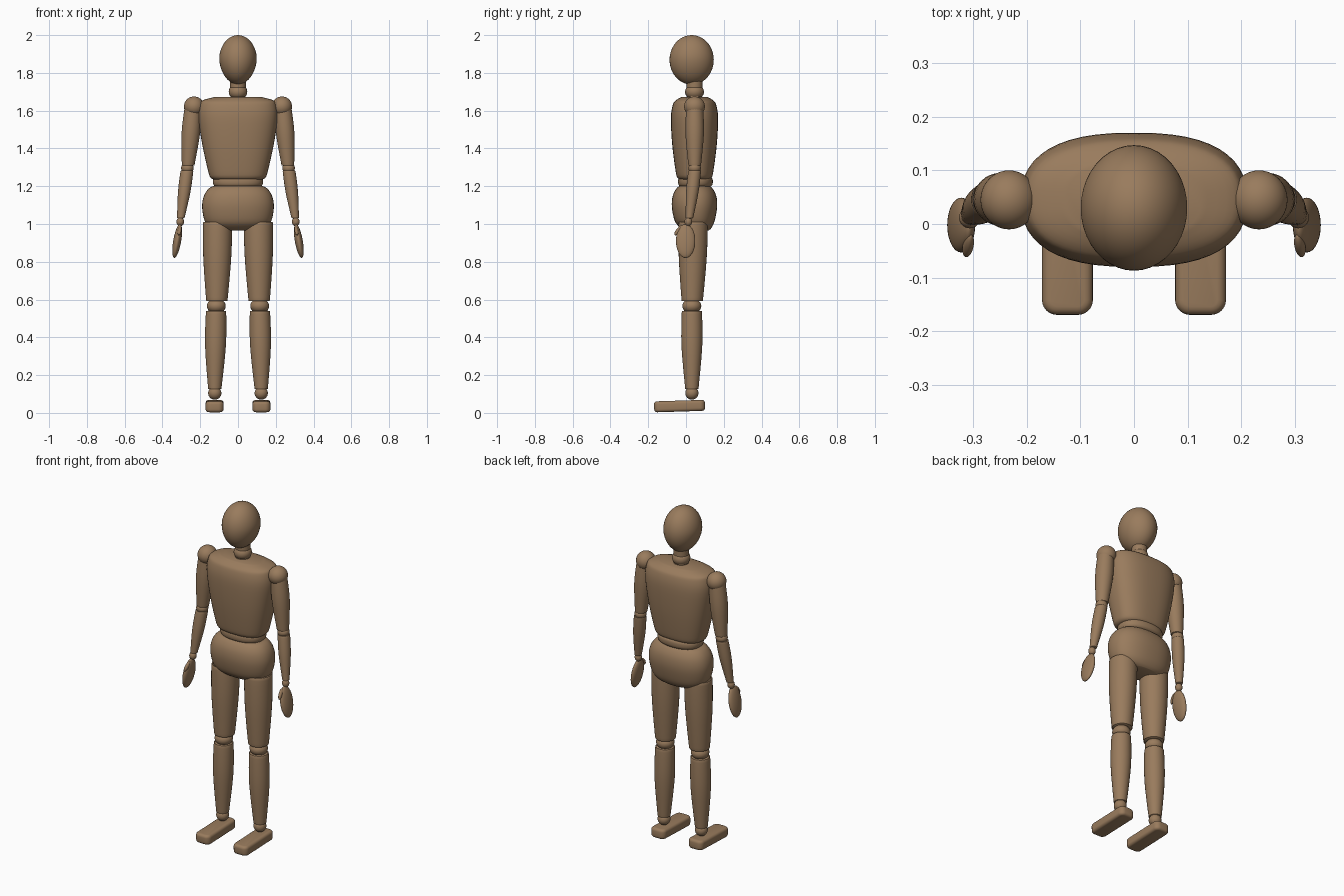
import bpy, bmesh, math
from mathutils import Vector, Matrix

cube = bpy.data.objects.get("Cube")
if cube:
    bpy.data.objects.remove(cube, do_unlink=True)

WOOD = (0.32, 0.2, 0.11, 1)
wood = bpy.data.materials.new("brown wood")
wood.use_nodes = True
wood.diffuse_color = WOOD
wood.node_tree.nodes["Principled BSDF"].inputs["Base Color"].default_value = WOOD


def finish(name, bm):
    bmesh.ops.recalc_face_normals(bm, faces=bm.faces)
    mesh = bpy.data.meshes.new(name)
    bm.to_mesh(mesh)
    bm.free()
    obj = bpy.data.objects.new(name, mesh)
    bpy.context.collection.objects.link(obj)
    mesh.materials.append(wood)
    bpy.ops.object.select_all(action='DESELECT')
    obj.select_set(True)
    bpy.context.view_layer.objects.active = obj
    bpy.ops.object.shade_smooth_by_angle(angle=math.radians(40))
    return obj


def smooth_path(points, steps):
    """Catmull-Rom interpolation through the profile rows."""
    pts = [points[0]] + list(points) + [points[-1]]
    out = []
    for p0, p1, p2, p3 in zip(pts, pts[1:], pts[2:], pts[3:]):
        for i in range(steps):
            t = i / steps
            out.append([b + t * (c - a) / 2
                        + t * t * (2 * a - 5 * b + 4 * c - d) / 2
                        + t ** 3 * (3 * b - a - 3 * c + d) / 2
                        for a, b, c, d in zip(p0, p1, p2, p3)])
    return out + [list(points[-1])]


def loft(name, rows, power=2.0, steps=4, sides=48):
    """Rows are (z, half width, half depth, centre x, centre y)."""
    bm = bmesh.new()
    rings = []
    for z, rx, ry, cx, cy in smooth_path(rows, steps):
        ring = []
        for i in range(sides):
            a = math.tau * i / sides
            c, s = math.cos(a), math.sin(a)
            ring.append(bm.verts.new((
                cx + rx * math.copysign(abs(c) ** (2 / power), c),
                cy + ry * math.copysign(abs(s) ** (2 / power), s), z)))
        rings.append(ring)
    for low, high in zip(rings, rings[1:]):
        for i in range(sides):
            j = (i + 1) % sides
            bm.faces.new((low[i], low[j], high[j], high[i]))
    bm.faces.new(rings[0])
    bm.faces.new(rings[-1])
    return finish(name, bm)


def limb(name, top, bottom, r_top, r_mid, r_bottom):
    """Tapered round limb with softened ends."""
    top, bottom = Vector(top), Vector(bottom)
    profile = [(0, .7 * r_top), (.012, .9 * r_top), (.045, r_top),
               (.45, r_mid), (.95, r_bottom), (.985, .92 * r_bottom), (1, .7 * r_bottom)]
    rows = []
    for t, r in profile:
        p = top.lerp(bottom, t)
        rows.append((p.z, r, r, p.x, p.y))
    return loft(name, rows, sides=32)


def ball(name, centre, radii, tilt=(0, 0, 0)):
    bm = bmesh.new()
    bmesh.ops.create_uvsphere(bm, u_segments=40, v_segments=24, radius=1)
    bm.transform(Matrix.Diagonal((*radii, 1)))
    for axis, angle in zip("XYZ", tilt):
        bm.transform(Matrix.Rotation(math.radians(angle), 4, axis))
    bm.transform(Matrix.Translation(centre))
    return finish(name, bm)


# Head, slightly narrower towards the chin
head = ball("head", (0, .03, 1.869), (.1, .117, .131))
for v in head.data.vertices:
    drop = max(0, (1.88 - v.co.z) / .14)
    v.co.x *= 1 - .1 * drop
ball("neck_ball", (0, .045, 1.7), (.049, .05, .042))
loft("neck", [(1.64, .04, .04, 0, .045), (1.77, .042, .042, 0, .045)])

# Torso, waist and pelvis
loft("torso", [
    (1.235, .125, .075, 0, .045), (1.245, .145, .09, 0, .045),
    (1.28, .158, .1, 0, .045), (1.42, .189, .118, 0, .045),
    (1.56, .21, .125, 0, .045), (1.63, .204, .115, 0, .045),
    (1.655, .186, .098, 0, .045), (1.672, .125, .07, 0, .045)], power=2.5)
loft("waist", [
    (1.19, .11, .07, 0, .05), (1.205, .128, .088, 0, .05),
    (1.225, .133, .092, 0, .05), (1.242, .128, .088, 0, .05),
    (1.255, .11, .07, 0, .05)], power=2.3)
loft("pelvis", [
    (.965, .1, .06, 0, .06), (.98, .145, .082, 0, .053),
    (1.015, .176, .105, 0, .046), (1.09, .19, .12, 0, .045),
    (1.15, .18, .115, 0, .045), (1.19, .152, .094, 0, .045),
    (1.205, .115, .07, 0, .045)], power=2.3)

# Arms and legs, once for each side
for side, s in (("left", 1), ("right", -1)):
    # Arm
    ball(side + "_shoulder_ball", (s * .233, .045, 1.622), (.053, .055, .053))
    limb(side + "_upper_arm", (s * .238, .046, 1.62), (s * .264, .046, 1.31), .045, .049, .035)
    ball(side + "_elbow_ball", (s * .268, .046, 1.296), (.033, .033, .03))
    limb(side + "_forearm", (s * .27, .046, 1.283), (s * .303, .018, 1.03), .034, .033, .021)
    ball(side + "_wrist_ball", (s * .306, .012, 1.012), (.02, .02, .024))
    # Hand and thumb
    ball(side + "_hand", (s * .322, -.002, .91), (.021, .051, .091), (0, -s * 10, 0))
    ball(side + "_thumb", (s * .309, -.04, .966), (.01, .012, .032), (-38, -s * 10, 0))

    # Leg
    limb(side + "_thigh", (s * .108, .038, 1.012), (s * .112, .033, .592), .077, .074, .058)
    ball(side + "_knee_ball", (s * .115, .031, .566), (.05, .05, .04))
    limb(side + "_shin", (s * .116, .031, .542), (s * .123, .031, .125), .054, .055, .037)
    ball(side + "_ankle_ball", (s * .123, .031, .105), (.035, .035, .035))

    # Foot, a softened block with a slightly lower toe
    bm = bmesh.new()
    bmesh.ops.create_cube(bm, size=1)
    bm.transform(Matrix.Diagonal((.095, .27, .058, 1)))
    upright = [e for e in bm.edges if abs(e.verts[0].co.z - e.verts[1].co.z) > .01]
    bmesh.ops.bevel(bm, geom=upright, offset=.028, segments=6, profile=.5, affect='EDGES')
    rims = [e for e in bm.edges if abs(e.verts[0].co.z - e.verts[1].co.z) < .001]
    bmesh.ops.bevel(bm, geom=rims, offset=.016, segments=4, profile=.5, affect='EDGES')
    bm.transform(Matrix.Translation((s * .124, -.034, .036)) @ Matrix.Rotation(math.radians(1.8), 4, 'X'))
    finish(side + "_foot", bm)
